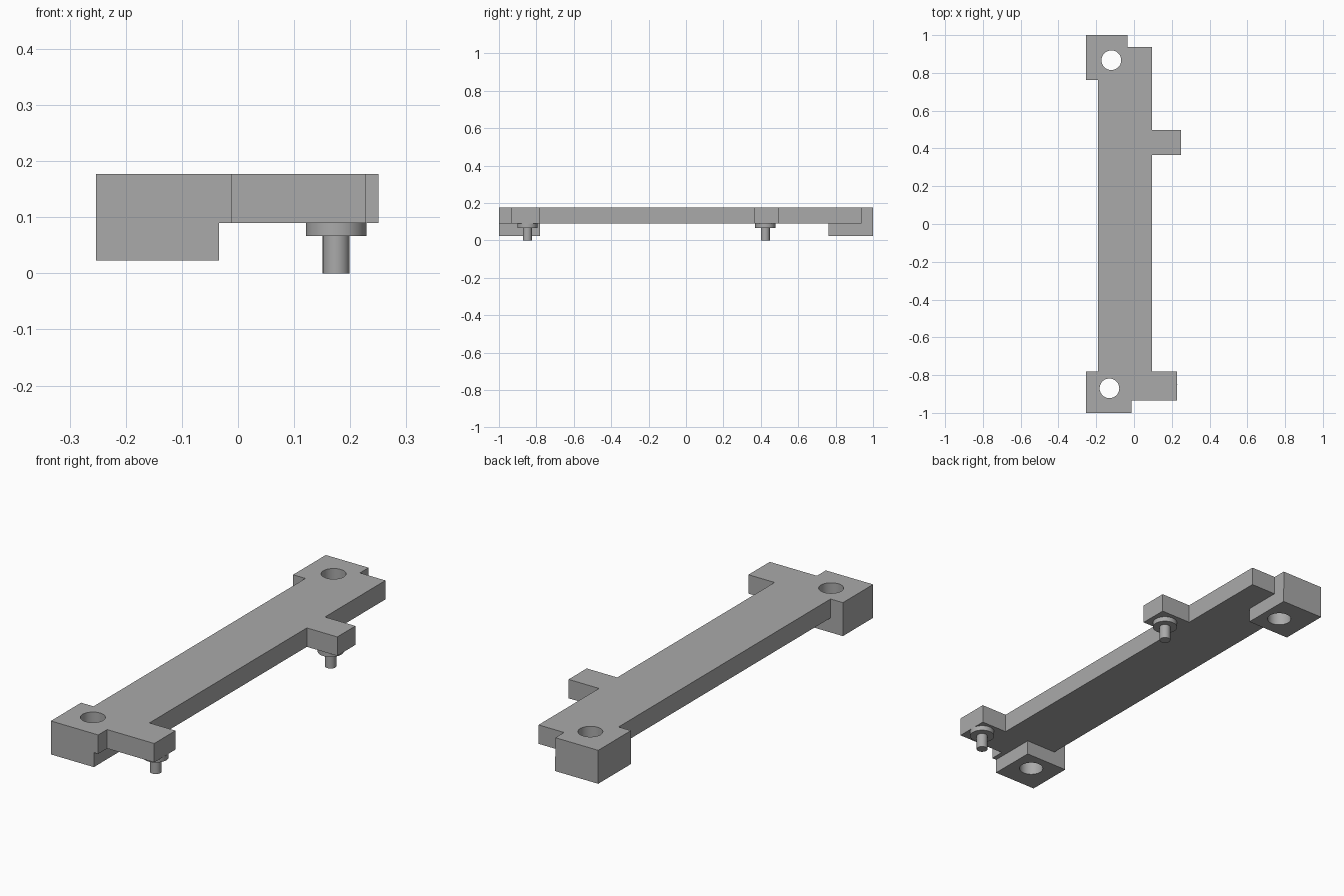
import bpy
import bmesh

cube = bpy.data.objects.get("Cube")
if cube:
    bpy.data.objects.remove(cube, do_unlink=True)

grey = bpy.data.materials.new("plain grey")
grey.use_nodes = True
colour = (0.4, 0.4, 0.4, 1)
grey.diffuse_color = colour
grey.node_tree.nodes["Principled BSDF"].inputs["Base Color"].default_value = colour

PLATE_BOTTOM, PLATE_TOP = 0.09, 0.177
BLOCK_BOTTOM = 0.023


def prism(name, outline, z0, z1):
    """Extrude a flat outline from z0 up to z1."""
    bm = bmesh.new()
    face = bm.faces.new([bm.verts.new((x, y, z0)) for x, y in outline])
    top = bmesh.ops.extrude_face_region(bm, geom=[face])["geom"]
    verts = [v for v in top if isinstance(v, bmesh.types.BMVert)]
    bmesh.ops.translate(bm, verts=verts, vec=(0, 0, z1 - z0))
    bmesh.ops.recalc_face_normals(bm, faces=bm.faces)
    mesh = bpy.data.meshes.new(name)
    bm.to_mesh(mesh)
    bm.free()
    mesh.materials.append(grey)
    obj = bpy.data.objects.new(name, mesh)
    bpy.context.collection.objects.link(obj)
    return obj


def box(name, x0, x1, y0, y1, z0, z1):
    return prism(name, [(x0, y0), (x1, y0), (x1, y1), (x0, y1)], z0, z1)


def cylinder(name, x, y, radius, z0, z1):
    bpy.ops.mesh.primitive_cylinder_add(vertices=48, radius=radius, depth=z1 - z0,
                                        location=(x, y, (z0 + z1) / 2))
    obj = bpy.context.object
    obj.name = name
    obj.data.materials.append(grey)
    return obj


def select_only(obj):
    bpy.ops.object.select_all(action="DESELECT")
    obj.select_set(True)
    bpy.context.view_layer.objects.active = obj


def combine(obj, other, operation):
    """Apply a boolean and discard the second object."""
    select_only(obj)
    mod = obj.modifiers.new(operation, "BOOLEAN")
    mod.operation, mod.solver, mod.object = operation, "EXACT", other
    bpy.ops.object.modifier_apply(modifier=mod.name)
    bpy.data.objects.remove(other, do_unlink=True)


# Long plate with side tabs and stepped ends
right, inner_right, left = -0.253, -0.19, 0.095
body = prism("mounting_plate", [
    (right, -1), (-0.012, -1), (-0.012, -0.935), (0.228, -0.935),
    (0.228, -0.78), (left, -0.78), (left, 0.365), (0.25, 0.365),
    (0.25, 0.497), (left, 0.497), (left, 0.937), (-0.035, 0.937),
    (-0.035, 1), (right, 1), (right, 0.762), (inner_right, 0.762),
    (inner_right, -0.78), (right, -0.78)], PLATE_BOTTOM, PLATE_TOP)

# Thick end blocks under the plate
for name, y0, y1 in (("front_block", -1, -0.78), ("back_block", 0.762, 1)):
    block = box(name, right, -0.034, y0, y1, BLOCK_BOTTOM, PLATE_BOTTOM)
    combine(body, block, "UNION")

# Screw holes through both ends
for x, y in ((-0.13, -0.87), (-0.12, 0.867)):
    combine(body, cylinder("hole_cutter", x, y, 0.052, -0.1, 0.3), "DIFFERENCE")
select_only(body)
bpy.ops.object.shade_smooth_by_angle()

# Locating pegs with collars under the tabs
for side, y in (("front", -0.848), ("back", 0.424)):
    for part, radius, z0, z1 in (("collar", 0.054, 0.067, PLATE_BOTTOM),
                                 ("pin", 0.024, 0, 0.067)):
        peg = cylinder(f"{side}_{part}", 0.175, y, radius, z0, z1)
        select_only(peg)
        bpy.ops.object.shade_smooth_by_angle()
